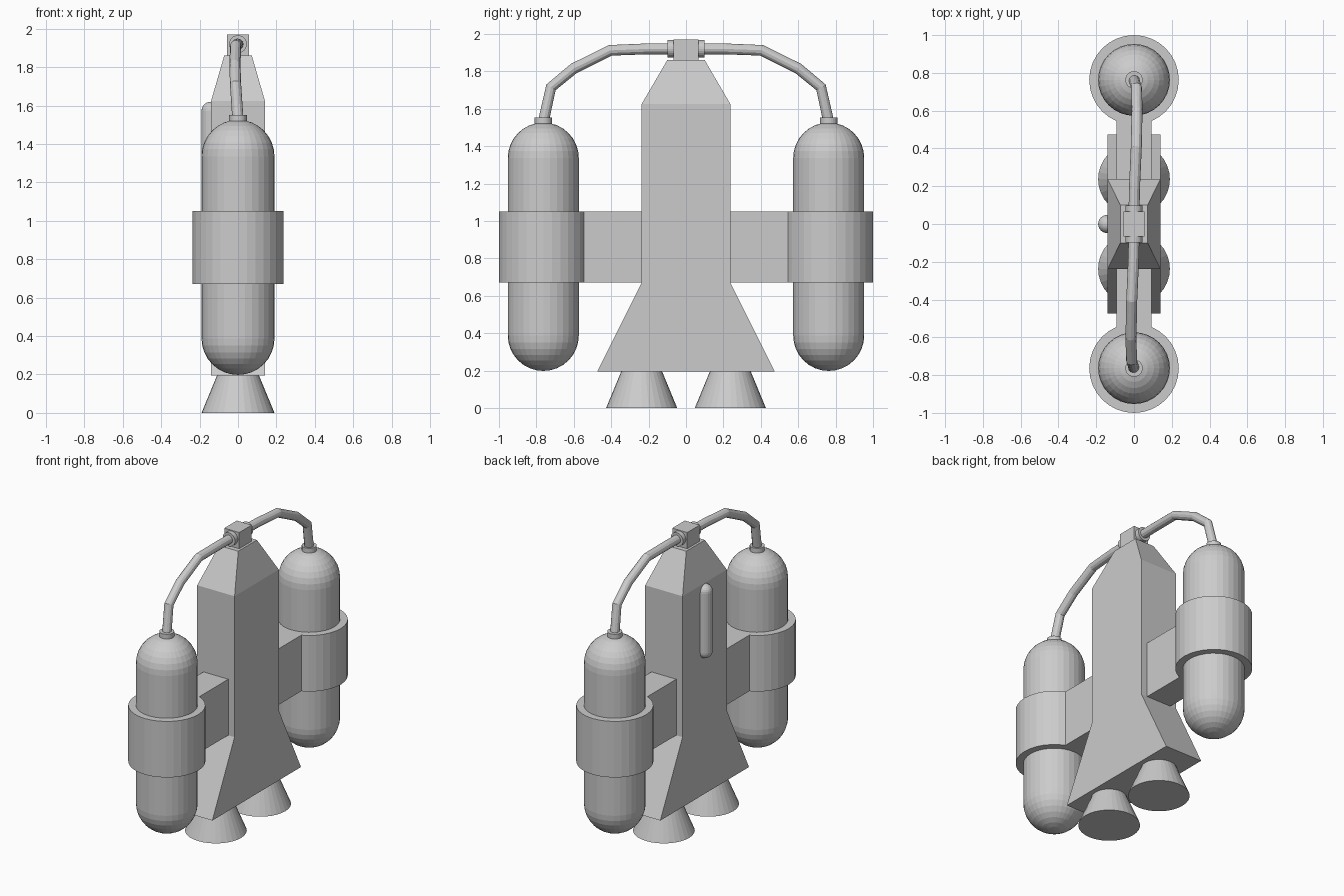
import bpy, bmesh
from math import sin, cos, pi
from mathutils import Vector

if "Cube" in bpy.data.objects:
    bpy.data.objects.remove(bpy.data.objects["Cube"])


def finish(name, bm, loc=(0, 0, 0)):
    bmesh.ops.remove_doubles(bm, verts=bm.verts, dist=1e-5)
    bmesh.ops.recalc_face_normals(bm, faces=bm.faces)
    mesh = bpy.data.meshes.new(name)
    bm.to_mesh(mesh)
    bm.free()
    obj = bpy.data.objects.new(name, mesh)
    obj.location = loc
    bpy.context.collection.objects.link(obj)
    return obj


def lathe(name, profile, loc, steps=32):
    """Revolve (radius, z) points around z."""
    bm = bmesh.new()
    vs = [bm.verts.new((r, 0, z)) for r, z in profile]
    es = [bm.edges.new(p) for p in zip(vs, vs[1:])]
    bmesh.ops.spin(bm, geom=vs + es, cent=(0, 0, 0), axis=(0, 0, 1),
                   angle=2 * pi, steps=steps)
    return finish(name, bm, loc)


def capsule(name, r, z0, z1, loc, steps=32, rings=8):
    arc = [i * pi / 2 / rings for i in range(rings + 1)]
    low = [(r * sin(a), z0 + r - r * cos(a)) for a in arc]
    high = [(r * cos(a), z1 - r + r * sin(a)) for a in arc]
    return lathe(name, low + high, loc, steps)


def cylinder(name, r0, r1, z0, z1, loc, steps=32):
    return lathe(name, [(0, z0), (r0, z0), (r1, z1), (0, z1)], loc, steps)


def loft(name, sections):
    """Stack rectangles given as (half x, half y, z)."""
    bm = bmesh.new()
    loops = [[bm.verts.new((sx * hx, sy * hy, z))
              for sx, sy in ((-1, -1), (1, -1), (1, 1), (-1, 1))]
             for hx, hy, z in sections]
    for a, b in zip(loops, loops[1:]):
        for i in range(4):
            j = (i + 1) % 4
            bm.faces.new((a[i], a[j], b[j], b[i]))
    bm.faces.new(loops[0])
    bm.faces.new(loops[-1])
    return finish(name, bm)


def tube(name, points, r, sides=12):
    """Sweep a circle along a path in a near-vertical plane."""
    bm = bmesh.new()
    pts = [Vector(p) for p in points]
    rings = []
    for i, p in enumerate(pts):
        t = Vector((0, 0, 0))
        if i:
            t += (p - pts[i - 1]).normalized()
        if i < len(pts) - 1:
            t += (pts[i + 1] - p).normalized()
        t.normalize()
        v = t.cross(Vector((1, 0, 0))).normalized()
        u = v.cross(t)
        rings.append([bm.verts.new(p + r * (cos(2 * pi * k / sides) * u
                                            + sin(2 * pi * k / sides) * v))
                      for k in range(sides)])
    for a, b in zip(rings, rings[1:]):
        for k in range(sides):
            m = (k + 1) % sides
            bm.faces.new((a[k], a[m], b[m], b[k]))
    bm.faces.new(rings[0])
    bm.faces.new(rings[-1])
    return finish(name, bm)


# Central body, cross bracket and top valve block
loft("body", [(0.14, 0.475, 0.195), (0.14, 0.237, 0.67),
              (0.14, 0.237, 1.625), (0.072, 0.1, 1.86)])
loft("cross_bracket", [(0.093, 0.7, 0.67), (0.093, 0.7, 1.05)])
loft("valve_block", [(0.056, 0.067, 1.86), (0.056, 0.067, 1.97)])

# Small rounded rod on the left face
capsule("side_rod", 0.048, 1.12, 1.62, (-0.142, 0, 0), 24, 6)

# Tanks, clamps, nozzles and hoses; the two sides are a half turn apart
hose_path = [(0, 0.06, 1.92), (0.003, 0.2, 1.92), (0.012, 0.405, 1.912),
             (0.016, 0.6, 1.815), (0.013, 0.722, 1.714), (0, 0.765, 1.52)]
for side, s in (("front", -1), ("back", 1)):
    pos = (0, s * 0.763, 0)
    capsule(side + "_tank", 0.19, 0.198, 1.526, pos)
    cylinder(side + "_tank_clamp", 0.237, 0.237, 0.67, 1.05, pos)
    cylinder(side + "_tank_collar", 0.046, 0.046, 1.5, 1.552, pos, 24)
    cylinder(side + "_nozzle", 0.19, 0.108, 0, 0.198, (0, s * 0.237, 0))
    ring = cylinder(side + "_valve_collar", 0.046, 0.046, 0.05, 0.098,
                    (0, 0, 1.92), 24)
    ring.rotation_euler.x = -s * pi / 2
    tube(side + "_hose", [(s * x, s * y, z) for x, y, z in hose_path], 0.029)
